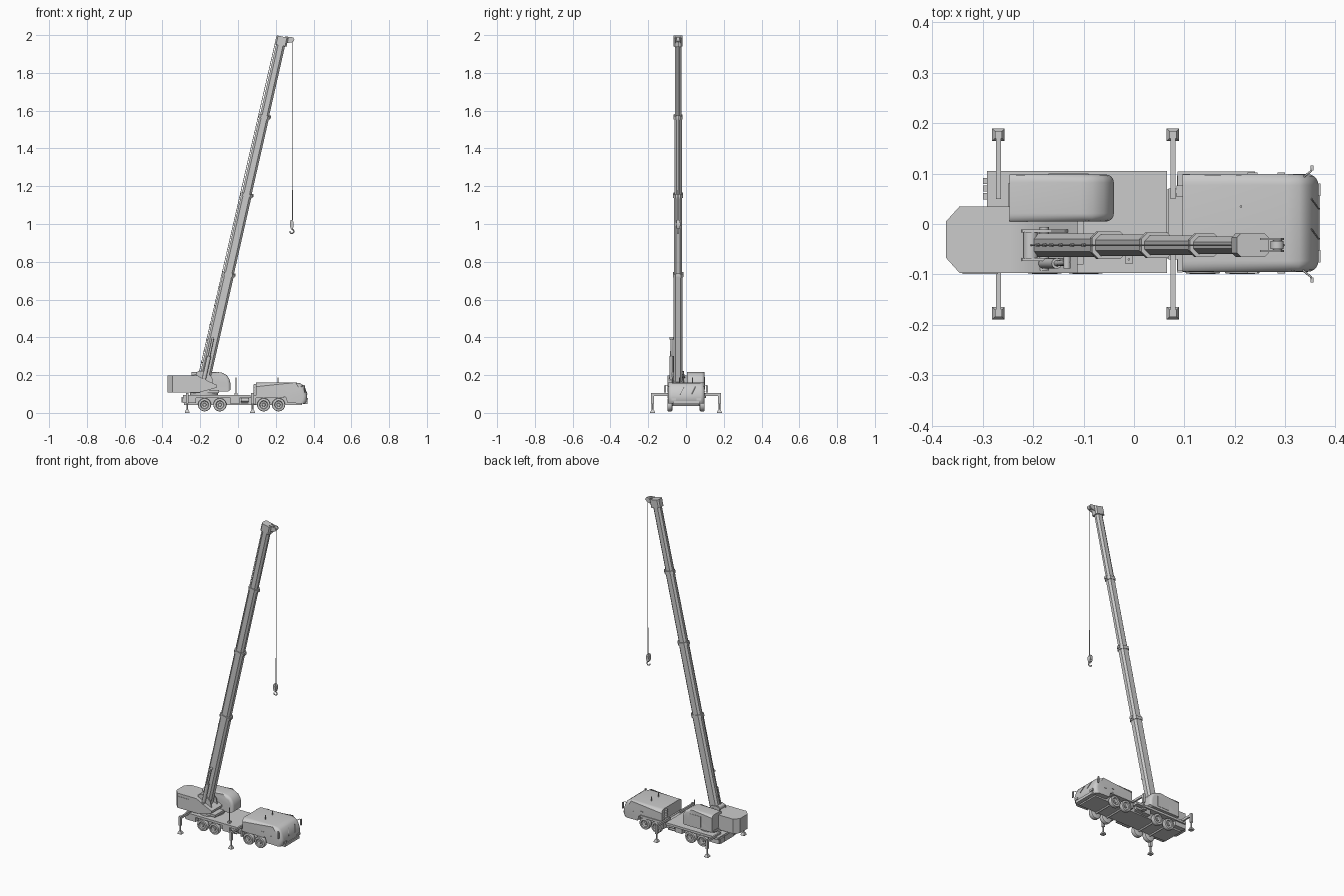
import bpy, bmesh, math
from mathutils import Vector

BY = -0.042          # boom centre line in y


def finish(name, bm, smooth=True):
    bmesh.ops.recalc_face_normals(bm, faces=bm.faces)
    me = bpy.data.meshes.new(name)
    bm.to_mesh(me)
    bm.free()
    ob = bpy.data.objects.new(name, me)
    bpy.context.collection.objects.link(ob)
    if smooth:
        bpy.ops.object.select_all(action='DESELECT')
        ob.select_set(True)
        bpy.context.view_layer.objects.active = ob
        bpy.ops.object.shade_smooth_by_angle(angle=math.radians(32))
    return ob


def loft(name, rings, smooth=False):
    """Closed solid from a list of equal-length rings."""
    bm = bmesh.new()
    vs = [[bm.verts.new(p) for p in r] for r in rings]
    n = len(rings[0])
    for a, b in zip(vs, vs[1:]):
        for i in range(n):
            bm.faces.new((a[i], a[(i + 1) % n], b[(i + 1) % n], b[i]))
    bm.faces.new(vs[0])
    bm.faces.new(vs[-1])
    return finish(name, bm, smooth)


def prism(name, pts, y0, y1, bevel=0, pick=None, seg=5):
    """Side profile (x, z) extruded in y; optionally rounds picked edges."""
    bm = bmesh.new()
    a = [bm.verts.new((x, y0, z)) for x, z in pts]
    b = [bm.verts.new((x, y1, z)) for x, z in pts]
    n = len(pts)
    bm.faces.new(a)
    bm.faces.new(b)
    for i in range(n):
        bm.faces.new((a[i], a[(i + 1) % n], b[(i + 1) % n], b[i]))
    if bevel:
        es = [e for e in bm.edges if pick(e.verts[0].co, e.verts[1].co)]
        bmesh.ops.bevel(bm, geom=es, offset=bevel, segments=seg, profile=0.5, affect='EDGES')
    return finish(name, bm)


def box(name, x0, x1, y0, y1, z0, z1):
    return prism(name, [(x0, z0), (x1, z0), (x1, z1), (x0, z1)], y0, y1)


def rod(name, p, q, r, n=12, r2=None):
    p, q = Vector(p), Vector(q)
    rot = (q - p).to_track_quat('Z', 'Y')
    ring = lambda c, s: [c + rot @ Vector((s * math.cos(t * math.tau / n), s * math.sin(t * math.tau / n), 0))
                         for t in range(n)]
    return loft(name, [ring(p, r), ring(q, r2 or r)], True)


def tube(name, pts, r):
    cu = bpy.data.curves.new(name, 'CURVE')
    cu.dimensions = '3D'
    cu.bevel_depth, cu.bevel_resolution, cu.use_fill_caps = r, 1, True
    sp = cu.splines.new('POLY')
    sp.points.add(len(pts) - 1)
    for s, p in zip(sp.points, pts):
        s.co = (*p, 1)
    ob = bpy.data.objects.new(name, cu)
    bpy.context.collection.objects.link(ob)


# ---- boom frame: leaning line in the xz plane
TILT = 0.2275
AX = Vector((TILT, 0, 1)).normalized()
BACK = Vector((-AX.z, 0, AX.x))


def on_boom(z, back=0, dy=0):
    return Vector((-0.172 + TILT * (z - 0.2), BY + dy, z)) + BACK * back


def boom_part(name, z0, z1, w, d, c):
    """Chamfered box section along the boom."""
    w, d = w / 2, d / 2
    sec = [(w, d - c), (w - c, d), (c - w, d), (-w, d - c), (-w, c - d), (c - w, -d), (w - c, -d), (w, c - d)]
    loft(name, [[on_boom(z, v, u) for u, v in sec] for z in (z0, z1)])


# ---- telescopic boom with collars
stops = [0.17, 0.735, 1.155, 1.57, 1.97]
for i in range(4):
    w, d = 0.047 - 0.004 * i, 0.060 - 0.004 * i
    boom_part(f"boom_section_{i + 1}", stops[i] - (0.03 if i else 0), stops[i + 1], w, d, 0.011)
    if i < 3:
        z = stops[i + 1]
        boom_part(f"boom_collar_{i + 1}", z - 0.012, z + 0.006, w + 0.008, d + 0.010, 0.013)
        box(f"collar_pad_{i + 1}", *[on_boom(z, -d / 2)[0] + s for s in (-0.005, 0.009)],
            BY - 0.010, BY + 0.010, z - 0.012, z + 0.004)
# ---- boom head, sheaves, cable and hook
boom_part("boom_head", 1.945, 1.992, 0.047, 0.064, 0.008)
for s in (-1, 1):
    y = BY + s * 0.012
    prism("head_cheek", [(0.25, 1.955), (0.285, 1.962), (0.298, 1.975), (0.292, 1.988), (0.25, 1.993)],
          y - 0.002, y + 0.002)
rod("head_sheave", (0.284, BY - 0.008, 1.976), (0.284, BY + 0.008, 1.976), 0.013, 20)
rod("hoist_cable", (0.289, BY, 1.02), (0.289, BY, 1.97), 0.0016, 6)
rod("cable_sleeve", (0.289, BY, 1.02), (0.289, BY, 1.18), 0.0026, 8)
prism("hook_block", [(0.275, 0.988), (0.279, 0.976), (0.291, 0.976), (0.295, 0.988), (0.295, 1.01),
                     (0.289, 1.02), (0.279, 1.02), (0.275, 1.01)], BY - 0.009, BY + 0.009)
rod("hook_sheave", (0.285, BY - 0.012, 0.998), (0.285, BY + 0.012, 0.998), 0.009, 16)
tube("hook", [(0.285, BY, 0.98)] + [(0.285 + 0.011 * math.sin(a), BY, 0.961 + 0.011 * math.cos(a))
     for a in [math.radians(t) for t in range(0, 271, 30)]], 0.0032)
# ---- hoist rope, guides and winch behind the boom
rod("back_rope", on_boom(0.21, 0.036), on_boom(1.96, 0.030), 0.0018, 6)
for z in (0.26, 0.32, 0.38, 0.46, 0.56, 0.66):
    rod("rope_guide", on_boom(z, 0.026), on_boom(z, 0.038), 0.003, 6)
rod("winch", (-0.205, BY - 0.026, 0.208), (-0.205, BY + 0.026, 0.208), 0.014, 16)
# ---- boom pivot brackets and lift cylinder
for s in (-1, 1):
    y = BY + s * 0.028
    prism("pivot_bracket", [(-0.225, 0.15), (-0.13, 0.15), (-0.138, 0.19), (-0.165, 0.216), (-0.195, 0.222),
                            (-0.222, 0.212)], y - 0.003, y + 0.003)
rod("pivot_pin", (-0.178, BY - 0.036, 0.195), (-0.178, BY + 0.036, 0.195), 0.009)
rod("lift_cylinder", (-0.182, -0.078, 0.17), (-0.153, -0.078, 0.30), 0.0105, 16)
rod("lift_rod", (-0.153, -0.078, 0.30), (-0.132, -0.076, 0.398), 0.006, 12)
rod("lift_pin", (-0.133, -0.088, 0.395), (-0.133, BY, 0.395), 0.007)
rod("lift_foot", (-0.182, -0.092, 0.17), (-0.182, -0.06, 0.17), 0.013, 16)

# ---- rotating superstructure
outline = [(-0.373, 0.005), (-0.346, 0.035), (-0.245, 0.035), (-0.245, -0.097), (-0.346, -0.097), (-0.373, -0.067)]
loft("counterweight", [[(x, y, z) for x, y in outline] for z in (0.108, 0.198)])
prism("superstructure_body", [(-0.25, 0.108), (-0.205, 0.108), (-0.115, 0.133), (-0.112, 0.148), (-0.175, 0.176),
                              (-0.215, 0.198), (-0.25, 0.198)], -0.097, 0.006)
box("body_vent", -0.34, -0.27, -0.099, -0.096, 0.13, 0.18)
rod("turntable", (-0.18, 0, 0.088), (-0.18, 0, 0.118), 0.075, 32)
box("slew_deck", -0.25, -0.10, -0.08, 0.08, 0.106, 0.12)
# operator cab with rounded front and roof sides
prism("operator_cab", [(-0.247, 0.112), (-0.055, 0.112), (-0.040, 0.122), (-0.040, 0.158), (-0.046, 0.180),
                       (-0.060, 0.200), (-0.082, 0.212), (-0.105, 0.216), (-0.247, 0.216)], 0.005, 0.098, 0.016,
      lambda a, b: abs(a.y - b.y) < 1e-6 and min(a.z, b.z) > 0.12 and max(a.x, b.x) > -0.24)
box("operator_door_panel", -0.17, -0.09, 0.097, 0.100, 0.125, 0.19)

# ---- carrier deck and chassis
box("carrier_deck", -0.292, 0.065, -0.097, 0.105, 0.080, 0.094)
box("chassis", -0.285, 0.34, -0.068, 0.068, 0.042, 0.082)
box("front_deck", 0.086, 0.24, -0.092, 0.104, 0.078, 0.092)
for s in (-1, 1):
    y0, y1 = sorted((s * 0.068, s * 0.096))
    box("tool_box", -0.040, 0.008, y0, y1, 0.048, 0.081)
    box("deck_step", 0.012, 0.055, y0, y1, 0.050, 0.056)
    rod("air_tank", (0.015, s * 0.080, 0.068), (0.055, s * 0.080, 0.068), 0.010, 16)
    box("rear_skirt", -0.292, -0.222, y0, y1, 0.052, 0.081)
    box("mid_skirt", 0.085, 0.096, y0, y1, 0.045, 0.081)
for i in range(3):
    box("tail_lamp", -0.300, -0.290, 0.049 + i * 0.015, 0.061 + i * 0.015, 0.055, 0.085)
    box("tail_lamp_opposite", -0.297, -0.290, -0.061 - i * 0.015, -0.049 - i * 0.015, 0.055, 0.075)
# deck post and loose equipment
rod("deck_post", (-0.010, -0.070, 0.09), (-0.010, -0.070, 0.188), 0.0025, 8)
box("deck_post_base", -0.018, -0.002, -0.078, -0.062, 0.09, 0.105)

# ---- driver cab
prism("driver_cab", [(0.096, 0.084), (0.252, 0.084), (0.262, 0.052), (0.355, 0.050), (0.363, 0.062), (0.366, 0.092),
                     (0.357, 0.122), (0.343, 0.148), (0.328, 0.157), (0.305, 0.161), (0.096, 0.161)],
      -0.095, 0.099, 0.022,
      lambda a, b: abs(a.y - b.y) < 1e-6 and max(a.x, b.x) > 0.30 and max(a.z, b.z) > 0.058
      or abs(a.y - b.y) < 1e-6 and min(a.z, b.z) > 0.15)
box("front_bumper", 0.345, 0.369, -0.070, 0.074, 0.046, 0.062)
for s in (-1, 1):
    y = 0.002 + s * 0.066
    box("head_lamp", 0.355, 0.370, y - 0.012, y + 0.012, 0.066, 0.078)
    o = 0.002 + s * 0.097
    box("door_handle", 0.225, 0.245, o - 0.003, o + 0.003, 0.112, 0.116)
    box("side_marker", 0.285, 0.300, o - 0.003, o + 0.003, 0.098, 0.102)
    # wing mirror on its arm
    tube("mirror_arm", [(0.335, s * 0.092, 0.140), (0.350, s * 0.104, 0.147), (0.354, s * 0.111, 0.140)], 0.002)
    box("wing_mirror", 0.350, 0.356, s * 0.111 - 0.005, s * 0.111 + 0.005, 0.108, 0.145)
    rod("roof_antenna", (0.212, s * 0.035, 0.158), (0.212, s * 0.035, 0.188), 0.0025, 8)
    tube("wiper", [(0.367, s * 0.03, 0.098), (0.352, s * 0.03 + 0.02, 0.138)], 0.0015)
rod("exhaust", (0.091, 0.065, 0.09), (0.091, 0.065, 0.150), 0.009, 12)
for z in (0.105, 0.12, 0.135, 0.15):
    box("rear_cab_rung", 0.084, 0.097, 0.054, 0.076, z - 0.002, z + 0.002)

# ---- wheels
for x in (-0.177, -0.096, 0.136, 0.215):
    for s in (-1, 1):
        ring = lambda y, r: [(x + r * math.cos(t * math.tau / 28), s * y, 0.043 + r * math.sin(t * math.tau / 28))
                             for t in range(28)]
        loft("wheel", [ring(y, r) for y, r in ((0.072, 0.028), (0.074, 0.033), (0.078, 0.035), (0.094, 0.035),
             (0.098, 0.033), (0.099, 0.022), (0.093, 0.019), (0.091, 0.010), (0.097, 0.008))], True)
    rod("axle", (x, -0.075, 0.043), (x, 0.075, 0.043), 0.007)

# ---- outriggers
for x in (-0.269, 0.077):
    box("outrigger_housing", x - 0.009, x + 0.009, -0.07, 0.07, 0.066, 0.090)
    for s in (-1, 1):
        y0, y1 = sorted((s * 0.05, s * 0.182))
        box("outrigger_beam", x - 0.005, x + 0.005, y0, y1, 0.090, 0.104)
        y = s * 0.177
        box("outrigger_jack", x - 0.007, x + 0.007, y - 0.007, y + 0.007, 0.050, 0.106)
        rod("outrigger_ram", (x, y, 0.012), (x, y, 0.055), 0.0045)
        sq = lambda r, z: [(x + a * r, y + b * r, z) for a, b in ((-1, -1), (1, -1), (1, 1), (-1, 1))]
        loft("outrigger_foot", [sq(0.0125, 0), sq(0.0125, 0.005), sq(0.006, 0.017)])
